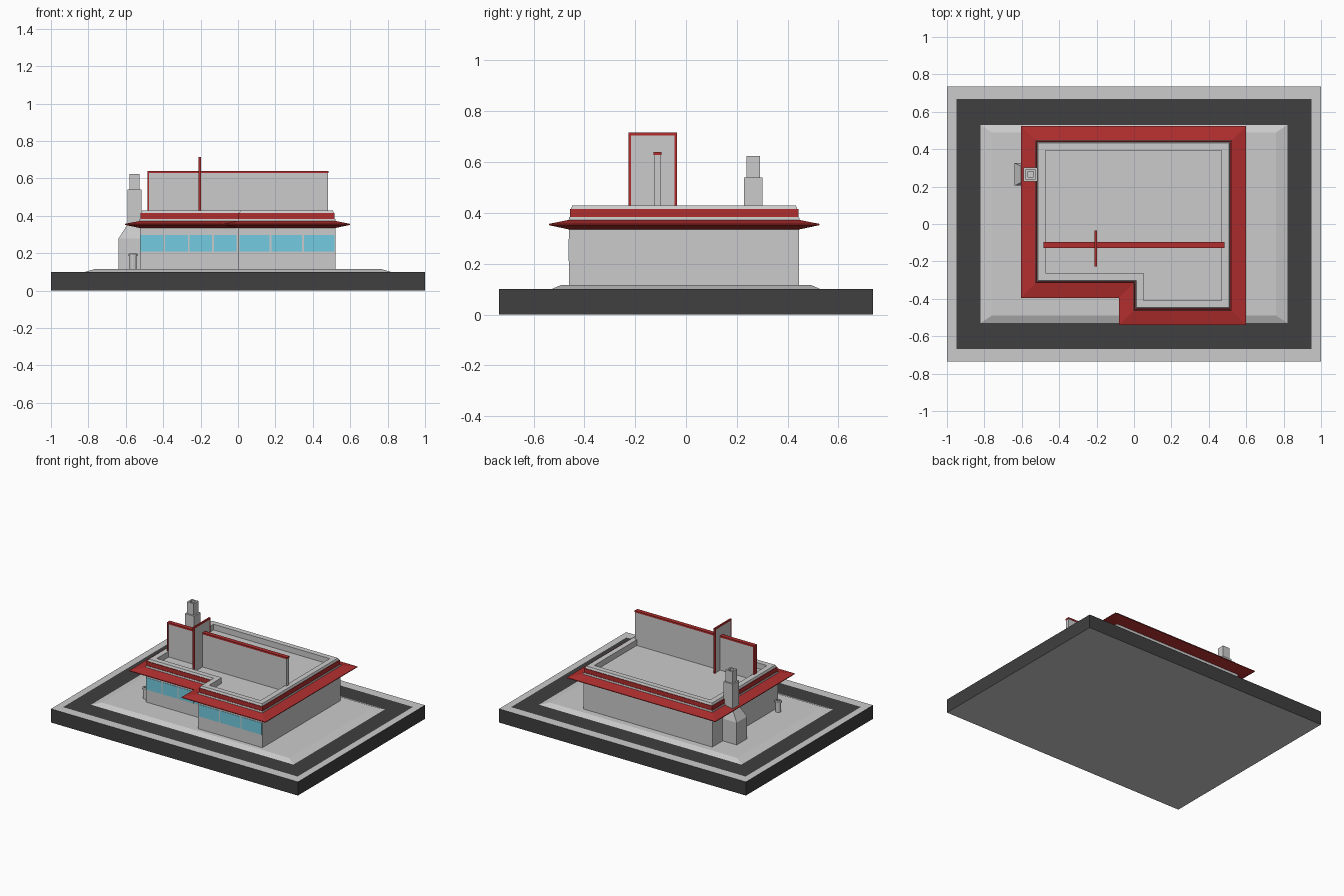
import bpy, math
from mathutils import Vector

if "Cube" in bpy.data.objects:
    bpy.data.objects.remove(bpy.data.objects["Cube"])


def material(name, rgb):
    m = bpy.data.materials.new(name)
    m.diffuse_color = (*rgb, 1)
    m.use_nodes = True
    m.node_tree.nodes["Principled BSDF"].inputs["Base Color"].default_value = m.diffuse_color
    return m


GREY = material("plain_grey", (0.8, 0.8, 0.8))
RED = material("trim_red", (0.44, 0.027, 0.027))
DARK = material("asphalt_dark", (0.05, 0.05, 0.05))
GLASS = material("window_teal", (0.17, 0.6, 0.75))
MATS = [GREY, RED, DARK, GLASS]
G, R, D, W = range(4)


def add_mesh(name, verts, faces, idx):
    me = bpy.data.meshes.new(name)
    me.from_pydata(verts, [], faces)
    for m in MATS:
        me.materials.append(m)
    for p, i in zip(me.polygons, idx):
        p.material_index = i
    ob = bpy.data.objects.new(name, me)
    bpy.context.collection.objects.link(ob)
    return ob


def loft(name, loops, bands, bottom=G, top=G):
    """Skin a stack of counter-clockwise loops; one material index per band."""
    n = len(loops[0])
    verts = [v for lp in loops for v in lp]
    faces, idx = [], []
    for k, b in enumerate(bands):
        for i in range(n):
            j = (i + 1) % n
            faces.append((k*n + i, k*n + j, (k+1)*n + j, (k+1)*n + i))
            idx.append(b)
    faces.append(tuple(reversed(range(n))))
    faces.append(tuple(range(len(verts) - n, len(verts))))
    return add_mesh(name, verts, faces, idx + [bottom, top])


def rect(x0, x1, y0, y1, z):
    return [(x0, y0, z), (x1, y0, z), (x1, y1, z), (x0, y1, z)]


def box(name, x0, x1, y0, y1, z0, z1, mat=G):
    return loft(name, [rect(x0, x1, y0, y1, z0), rect(x0, x1, y0, y1, z1)], [mat], mat, mat)


PLAN = [(-0.525, -0.315), (0, -0.315), (0, -0.46), (0.52, -0.46), (0.52, 0.445), (-0.525, 0.445)]


def plan(offset, z):
    """L-shaped building outline pushed outward by offset."""
    out = []
    for i, p in enumerate(PLAN):
        a = (Vector(p) - Vector(PLAN[i-1])).normalized()
        b = (Vector(PLAN[(i+1) % len(PLAN)]) - Vector(p)).normalized()
        q = Vector(p) + offset * (Vector((a.y, -a.x)) + Vector((b.y, -b.x)))
        out.append((q.x, q.y, z))
    return out


# ground slab with kerb border and asphalt ring
def slab(x, y, z):
    return rect(-x, x, -y, y, z)


loft("ground_slab", [slab(1, 0.735, 0), slab(1, 0.735, 0.1), slab(0.95, 0.667, 0.1),
                     slab(0.82, 0.53, 0.1)], [D, G, D])
loft("pavement", [slab(0.82, 0.53, 0.1), slab(0.76, 0.49, 0.117)], [G])

# walls, eave, banded parapet and sunken roof
loft("walls", [plan(0, 0.11), plan(0, 0.345)], [G])
loft("eave", [plan(-0.005, 0.335), plan(0, 0.335), plan(0.08, 0.352), plan(0.08, 0.357),
              plan(0.004, 0.372)], [R] * 4, R, R)
loft("parapet", [plan(0.002, 0.37), plan(0, 0.384), plan(-0.003, 0.384), plan(-0.003, 0.415),
                 plan(-0.007, 0.415), plan(-0.013, 0.43), plan(-0.052, 0.43),
                 plan(-0.052, 0.388)], [G, R, R, R, G, G, G])

# window rows, left wing and right wing
for side, x0, x1, y, n in (("left", -0.525, -0.002, -0.315, 4), ("right", 0.002, 0.52, -0.46, 3)):
    step = (x1 - x0) / n
    for i in range(n):
        a = x0 + i * step + 0.005
        box(f"window_{side}_{i+1}", a, a + step - 0.01, y - 0.002, y + 0.01, 0.21, 0.297, W)

# long roof wall with red edging
box("sign_wall", -0.476, 0.482, -0.126, -0.099, 0.38, 0.628)
box("sign_wall_cap", -0.485, 0.484, -0.128, -0.097, 0.628, 0.64, R)
box("sign_wall_end", -0.485, -0.476, -0.128, -0.097, 0.42, 0.628, R)

# upright cross fin with red edging
box("cross_fin", -0.208, -0.2, -0.216, -0.046, 0.38, 0.706)
box("cross_fin_cap", -0.21, -0.198, -0.227, -0.035, 0.705, 0.716, R)
for name, y in (("front", -0.227), ("back", -0.046)):
    box("cross_fin_edge_" + name, -0.21, -0.198, y, y + 0.011, 0.38, 0.705, R)

# chimney: wide base with sloped shoulders, then hollow stepped stack
loft("chimney_base", [rect(-0.638, -0.515, 0.205, 0.325, 0.11),
                      rect(-0.638, -0.515, 0.205, 0.325, 0.28),
                      rect(-0.59, -0.515, 0.228, 0.302, 0.355)], [G, G])
box("chimney_shaft", -0.59, -0.515, 0.228, 0.302, 0.34, 0.54)


def flue(r, z):
    return rect(-0.5525 - r, -0.5525 + r, 0.265 - r, 0.265 + r, z)


loft("chimney_top", [flue(0.027, 0.54), flue(0.027, 0.625), flue(0.015, 0.625),
                     flue(0.015, 0.58)], [G, G, G])


# litter bin beside the left wall
def ring(r, z, n=12):
    return [(-0.561 + r * math.cos(2 * math.pi * i / n),
             -0.267 + r * math.sin(2 * math.pi * i / n), z) for i in range(n)]


loft("litter_bin", [ring(0.019, 0.115), ring(0.019, 0.185), ring(0.024, 0.185),
                    ring(0.024, 0.195), ring(0.017, 0.2), ring(0.013, 0.2),
                    ring(0.013, 0.18)], [G] * 6)
